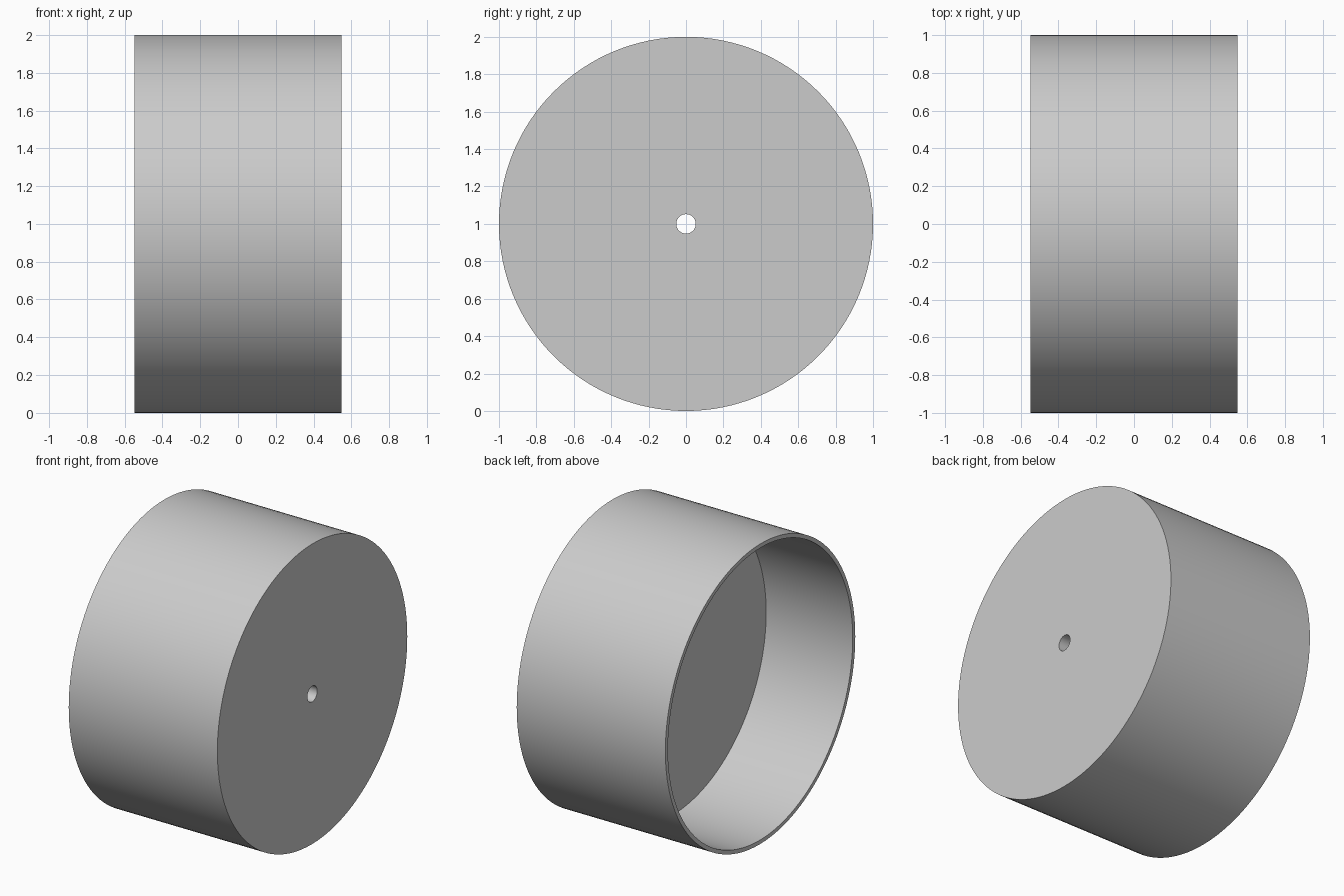
import bpy, bmesh, math
from mathutils import Vector

cube = bpy.data.objects.get("Cube")
if cube:
    bpy.data.objects.remove(cube, do_unlink=True)

SEGMENTS = 128
HALF_WIDTH = 0.548
RADIUS = 1.0
INNER_RADIUS = 0.973
HOLE_RADIUS = 0.052
FLOOR_X = 0.09

# Plain grey material
grey = bpy.data.materials.new("light_grey")
grey.use_nodes = True
colour = (0.6, 0.6, 0.6, 1)
grey.diffuse_color = colour
grey.node_tree.nodes["Principled BSDF"].inputs["Base Color"].default_value = colour

# Half section of the cup: (x along the axle, distance from the axle)
profile = [
    (HALF_WIDTH, HOLE_RADIUS),
    (HALF_WIDTH, RADIUS),
    (-HALF_WIDTH, RADIUS),
    (-HALF_WIDTH, INNER_RADIUS),
    (FLOOR_X, INNER_RADIUS),
    (FLOOR_X, HOLE_RADIUS),
]

# Revolve the section around the x axis
bm = bmesh.new()
verts = [bm.verts.new((x, 0, r)) for x, r in profile]
edges = [bm.edges.new((a, b)) for a, b in zip(verts, verts[1:] + verts[:1])]
bmesh.ops.spin(bm, geom=verts + edges, cent=Vector(), axis=Vector((1, 0, 0)),
               angle=math.tau, steps=SEGMENTS, use_merge=True)
bmesh.ops.remove_doubles(bm, verts=bm.verts, dist=1e-5)
bmesh.ops.recalc_face_normals(bm, faces=bm.faces)

mesh = bpy.data.meshes.new("hollow_wheel")
bm.to_mesh(mesh)
bm.free()
mesh.materials.append(grey)

wheel = bpy.data.objects.new("hollow_wheel", mesh)
wheel.location.z = RADIUS
bpy.context.collection.objects.link(wheel)

# Smooth round walls, sharp rims
bpy.ops.object.select_all(action='DESELECT')
wheel.select_set(True)
bpy.context.view_layer.objects.active = wheel
bpy.ops.object.shade_smooth_by_angle(angle=math.radians(30))
